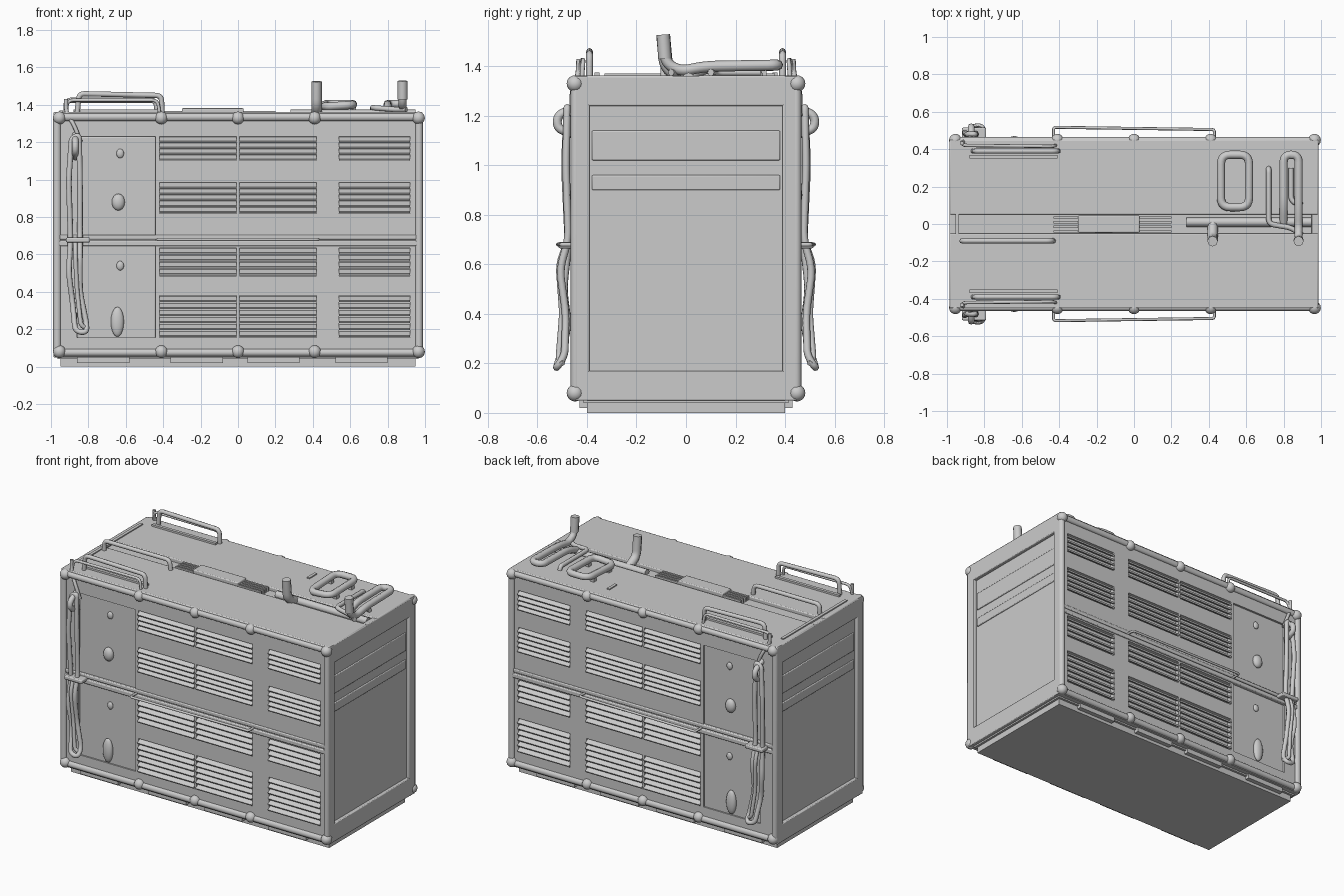
import bpy, bmesh, math
from mathutils import Vector, Matrix


def finish(name, bm, angle=35):
    me = bpy.data.meshes.new(name)
    bm.to_mesh(me)
    bm.free()
    ob = bpy.data.objects.new(name, me)
    bpy.context.collection.objects.link(ob)
    bpy.ops.object.select_all(action='DESELECT')
    bpy.context.view_layer.objects.active = ob
    ob.select_set(True)
    bpy.ops.object.shade_smooth_by_angle(angle=math.radians(angle))
    return ob


def add_box(bm, x0, x1, y0, y1, z0, z1, tilt=0):
    c = Vector(((x0 + x1) / 2, (y0 + y1) / 2, (z0 + z1) / 2))
    size = (abs(x1 - x0), abs(y1 - y0), abs(z1 - z0), 1)
    m = Matrix.Translation(c) @ Matrix.Rotation(tilt, 4, 'X') @ Matrix.Diagonal(size)
    bmesh.ops.create_cube(bm, size=1, matrix=m)


def boxes(name, items, bevel=0.0):
    bm = bmesh.new()
    for it in items:
        add_box(bm, *it)
    ob = finish(name, bm)
    if bevel:
        mod = ob.modifiers.new("soft_edges", 'BEVEL')
        mod.width, mod.segments = bevel, 2
    return ob


def balls(name, items):
    bm = bmesh.new()
    for pos, scale in items:
        m = Matrix.Translation(pos) @ Matrix.Diagonal((*scale, 1))
        bmesh.ops.create_uvsphere(bm, u_segments=16, v_segments=10, radius=1, matrix=m)
    return finish(name, bm, 60)


def tube(name, pts, r, fillet=0.04, closed=False):
    """Round tube along a path whose corners are filleted."""
    P = [Vector(p) for p in pts]
    n, path = len(P), []
    for i, p in enumerate(P):
        if not closed and i in (0, n - 1):
            path.append(p)
            continue
        a, b = P[i - 1] - p, P[(i + 1) % n] - p
        f = min(fillet, a.length * .49, b.length * .49)
        s, e = p + a.normalized() * f, p + b.normalized() * f
        for k in range(6):
            t = k / 5
            path.append(s * (1 - t) ** 2 + p * 2 * t * (1 - t) + e * t * t)
    cu = bpy.data.curves.new(name, 'CURVE')
    cu.dimensions = '3D'
    cu.bevel_depth, cu.bevel_resolution, cu.use_fill_caps = r, 2, True
    sp = cu.splines.new('POLY')
    sp.points.add(len(path) - 1)
    for q, p in zip(sp.points, path):
        q.co = (*p, 1)
    sp.use_cyclic_u = closed
    tmp = bpy.data.objects.new(name + "_path", cu)
    bpy.context.collection.objects.link(tmp)
    me = bpy.data.meshes.new_from_object(tmp.evaluated_get(bpy.context.evaluated_depsgraph_get()))
    bpy.data.objects.remove(tmp)
    bm = bmesh.new()
    bm.from_mesh(me)
    return finish(name, bm, 60)


# Plinth and inner cabinet
boxes("plinth", [(-.95, .95, -.4, .4, 0, .045)])
boxes("cabinet_core", [(-.965, .965, -.415, .415, .04, 1.34)])

# Roof: two panels either side of a central channel
boxes("roof_panels", [(-.985, .985, .05, .45, 1.33, 1.363), (-.985, .985, -.45, -.05, 1.33, 1.363),
                      (-.985, -.95, -.05, .05, 1.33, 1.36), (.95, .985, -.05, .05, 1.33, 1.36)], .006)

# End frames around the recessed end panels
ends = []
for s in (-1, 1):
    x0, x1 = .95 * s, .987 * s
    ends += [(x0, x1, -.45, -.39, .05, 1.36), (x0, x1, .39, .45, .05, 1.36),
             (x0, x1, -.4, .4, 1.24, 1.36), (x0, x1, -.4, .4, .05, .17),
             (x0, .972 * s, -.38, .38, .90, .96), (x0, .972 * s, -.38, .38, 1.02, 1.14)]
boxes("end_frames", ends, .005)

groups = [(1.10, 1.23, 4), (.82, .985, 5), (.485, .635, 4), (.155, .38, 6)]
columns = [(-.42, -.008), (.008, .42), (.54, .92)]
posts_x = (-.955, -.41, 0, .41, .965)

for s, side in ((-1, "front"), (1, "back")):
    w, o = .40 * s, .447 * s
    # Side frame: posts and flat bands between the louvres
    boxes(side + "_frame", [
        (-.985, -.86, w, o, .05, 1.36), (.42, .54, w, o, .05, 1.36), (.92, .985, w, o, .05, 1.36),
        (-.44, -.42, w, o, .05, 1.36), (-.008, .008, w, o, .1, 1.3),
        (-.86, .95, w, o, 1.23, 1.36), (-.42, .92, w, o, .985, 1.10), (-.42, .92, w, o, .635, .82),
        (-.42, .92, w, o, .38, .485), (-.86, .95, w, o, .05, .155)])
    # Louvre slats
    slats = []
    for x0, x1 in columns:
        for z0, z1, n in groups:
            for i in range(n):
                z = z0 + (z1 - z0) * (i + .5) / n
                slats.append((x0, x1, .415 * s, .46 * s, z - .005, z + .005, -.5 * s))
    boxes(side + "_louvres", slats)
    # Service door with latches and hinges
    boxes(side + "_door", [(-.86, -.44, w, .438 * s, .15, .66), (-.86, -.44, w, .438 * s, .70, 1.23)], .006)
    balls(side + "_door_latches", [((-.64, .445 * s, .88), (.035, .025, .045)),
                                   ((-.645, .445 * s, .24), (.035, .022, .08)),
                                   ((-.63, .442 * s, 1.14), (.02, .012, .025)),
                                   ((-.63, .442 * s, .54), (.02, .012, .025))])
    # Middle beam
    boxes(side + "_middle_beam", [(-.96, .96, w, .46 * s, .645, .675), (-.96, .96, w, .455 * s, .68, .705)], .006)
    # Perimeter pipes with knuckles
    y = .445 * s
    tube(side + "_perimeter_pipe", [(-.968, y, .075), (.968, y, .075), (.968, y, 1.335), (-.968, y, 1.335)],
         .021, .01, True)
    balls(side + "_knuckles", [((x, .448 * s, z), (.034, .034, .034)) for x in posts_x for z in (.08, 1.33)])
    # Flared skirt brackets above the plinth
    boxes(side + "_skirt_brackets", [(x, x + .28, .36 * s, .43 * s, .02, .07) for x in (-.86, -.36, .05, .52)])
    # Slim side rail
    tube(side + "_side_rail", [(-.43, .44 * s, .68), (-.43, .517 * s, .68), (.43, .505 * s, .68), (.43, .44 * s, .68)],
         .008, .015)
    # Hanging hose loop with tie and upper knot
    tube(side + "_hose_loop", [
        (-.89, .48 * s, 1.22), (-.905, .49 * s, 1.0), (-.895, .475 * s, .68), (-.905, .495 * s, .5),
        (-.885, .475 * s, .35), (-.87, .52 * s, .19), (-.81, .525 * s, .18), (-.81, .49 * s, .23),
        (-.845, .485 * s, .4), (-.845, .51 * s, .58), (-.845, .475 * s, .70), (-.845, .485 * s, 1.0),
        (-.85, .48 * s, 1.24)], .015, .05, True)
    tube(side + "_hose_slack", [
        (-.87, .485 * s, .68), (-.87, .515 * s, .6), (-.86, .50 * s, .4), (-.84, .515 * s, .22), (-.80, .50 * s, .2)],
        .012)
    tube(side + "_hose_hook", [(-.87, .44 * s, 1.12), (-.87, .52 * s, 1.15), (-.87, .52 * s, 1.2),
                               (-.87, .44 * s, 1.24)], .018)
    boxes(side + "_hose_tie", [(-.92, -.79, .45 * s, .515 * s, .665, .69)], .006)
    tube(side + "_hose_riser", [(-.84, .46 * s, 1.2), (-.88, .46 * s, 1.3), (-.92, .435 * s, 1.36),
                                (-.92, .432 * s, 1.43)], .011)
    # Roof handrails
    tube(side + "_roof_rail", [(-.86, .39 * s, 1.35), (-.85, .39 * s, 1.46), (-.41, .39 * s, 1.45),
                               (-.405, .39 * s, 1.35)], .014, .03)
    tube(side + "_outer_roof_rail", [(-.92, .432 * s, 1.36), (-.91, .42 * s, 1.425), (-.43, .415 * s, 1.425),
                                     (-.42, .42 * s, 1.36)], .009, .03)
    boxes(side + "_rail_foot", [(-.88, -.41, .35 * s, .37 * s, 1.355, 1.375)])

# Middle roof rail
tube("middle_roof_rail", [(-.92, -.09, 1.35), (-.92, -.09, 1.425), (-.44, -.09, 1.425), (-.43, -.09, 1.35)], .014, .03)

# Hatch and grilles in the roof channel
boxes("channel_hatch", [(-.3, .03, -.047, .045, 1.33, 1.382)], .006)
boxes("channel_grilles", [(x0, x1, y - .006, y + .006, 1.33, 1.368)
                          for x0, x1 in ((-.43, -.3), (.03, .2)) for y in (-.04, -.015, .01, .035)])
boxes("roof_trim", [(-.955, -.935, -.33, .34, 1.355, 1.37), (.31, .33, .28, .36, 1.355, 1.37)])

# Roof pipework
tube("channel_pipe", [(.28, .01, 1.35), (.95, .01, 1.35)], .025)
tube("rectangular_pipe_loop", [(.465, .09, 1.39), (.615, .09, 1.40), (.615, .37, 1.405), (.465, .37, 1.405)],
     .022, .05, True)
boxes("pipe_loop_feet", [(x - .015, x + .015, y - .015, y + .015, 1.35, 1.39)
                         for x in (.465, .615) for y in (.15, .31)])
tube("front_exhaust", [(.42, .0, 1.35), (.42, -.08, 1.39), (.42, -.092, 1.525)], .028, .05)
tube("side_exhaust", [(.80, .0, 1.36), (.80, .1, 1.40), (.80, .37, 1.405), (.88, .37, 1.405), (.88, .08, 1.40),
                      (.88, -.02, 1.38), (.88, -.08, 1.41), (.88, -.092, 1.525)], .022, .05)
tube("exhaust_top", [(.88, -.085, 1.43), (.88, -.092, 1.528)], .027)
tube("thin_pipe", [(.72, .3, 1.35), (.72, .29, 1.385), (.72, 0, 1.385), (.84, -.02, 1.375), (.9, -.06, 1.375)],
     .014, .03)
tube("outer_pipe", [(.9, .1, 1.375), (.84, .12, 1.375), (.84, .3, 1.375)], .014, .03)
